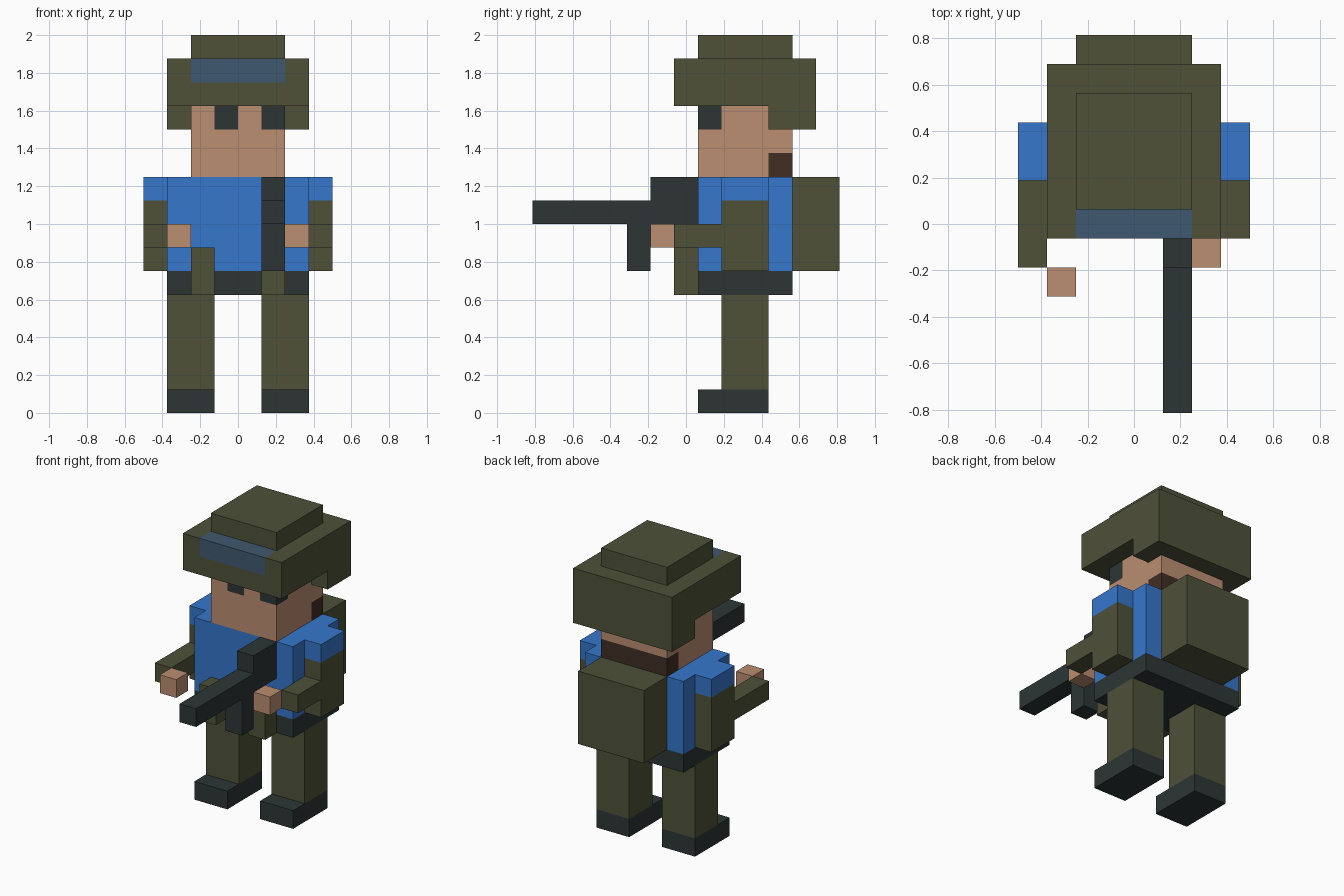
import bpy, bmesh
from mathutils import Vector

if "Cube" in bpy.data.objects:
    bpy.data.objects.remove(bpy.data.objects["Cube"])

U = 0.125            # one block
Y0 = -0.8125         # y of block row 0 (muzzle)


def material(name, rgb):
    m = bpy.data.materials.new(name)
    lin = [(c / 255 / 12.92) if c < 10.3 else ((c / 255 + 0.055) / 1.055) ** 2.4 for c in rgb]
    m.diffuse_color = (*lin, 1)
    m.use_nodes = True
    m.node_tree.nodes["Principled BSDF"].inputs["Base Color"].default_value = m.diffuse_color
    return m


OLIVE = material("olive cloth", (78, 81, 57))
BLUE = material("blue shirt", (54, 119, 204))
SKIN = material("skin", (187, 142, 113))
DARK = material("dark grey", (45, 53, 53))
HAIR = material("brown hair", (64, 46, 36))
VISOR = material("visor blue", (64, 89, 112))


def build(name, boxes, mats, cuts=(), rule=None):
    """Boxes given in block units (x0,x1, y0,y1, z0,z1); cuts are (axis, position)
    planes; rule picks a material index from a face centre in block units."""
    bm = bmesh.new()
    for x0, x1, y0, y1, z0, z1 in boxes:
        lo = Vector((x0 * U, Y0 + y0 * U, z0 * U))
        hi = Vector((x1 * U, Y0 + y1 * U, z1 * U))
        vs = bmesh.ops.create_cube(bm, size=1)["verts"]
        for v in vs:
            v.co = Vector([lo[i] if v.co[i] < 0 else hi[i] for i in range(3)])
    for axis, pos in cuts:
        co, no = Vector(), Vector()
        co[axis] = pos * U + (Y0 if axis == 1 else 0)
        no[axis] = 1
        geom = bm.verts[:] + bm.edges[:] + bm.faces[:]
        bmesh.ops.bisect_plane(bm, geom=geom, plane_co=co, plane_no=no)
    if rule:
        for f in bm.faces:
            c = f.calc_center_median()
            f.material_index = rule(c.x / U, (c.y - Y0) / U, c.z / U)
    me = bpy.data.meshes.new(name)
    bm.to_mesh(me)
    bm.free()
    for m in mats:
        me.materials.append(m)
    ob = bpy.data.objects.new(name, me)
    bpy.context.collection.objects.link(ob)
    return ob


def side_box(s, a, b, *rest):
    """Box between x = a and b, mirrored to the side s."""
    return (min(s * a, s * b), max(s * a, s * b), *rest)


# Paired parts: boots, legs, belt pouches, arms
for s, side in ((-1, "left"), (1, "right")):
    build(side + "_boot", [side_box(s, 1, 3, 7, 10, 0, 1)], [DARK])
    build(side + "_leg", [side_box(s, 1, 3, 8, 10, 1, 5)], [OLIVE])
    build(side + "_pouch", [side_box(s, 1, 2, 6, 7, 5, 7)], [OLIVE])
    # upper arm with a blue shoulder on top
    build(side + "_upper_arm", [side_box(s, 3, 4, 8, 10, 6, 10)], [OLIVE, BLUE],
          [(2, 9)], lambda x, y, z: int(z > 9))
    # one forearm reaches a block further than the other
    reach = 5 if s < 0 else 6
    build(side + "_forearm", [side_box(s, 3, 4, reach, 8, 7, 8)], [OLIVE])
    build(side + "_hand", [side_box(s, 2, 3, reach - 1, reach, 7, 8)], [SKIN])

# Body
build("belt", [(-3, 3, 7, 11, 5, 6)], [DARK])
build("torso", [(-3, 3, 7, 11, 6, 10)], [BLUE])
build("backpack", [(-2, 2, 11, 13, 6, 10)], [OLIVE])


# Head with eyes and hair as coloured cut faces
def head_rule(x, y, z):
    if z > 12 and y < 8 and (-1 < x < 0 or x > 1):
        return 1
    return 2 if z < 11 and y > 10 else 0


build("head", [(-2, 2, 7, 11, 10, 13)], [SKIN, DARK, HAIR],
      [(0, -1), (0, 0), (0, 1), (1, 8), (1, 10), (2, 11), (2, 12)], head_rule)

# Helmet shell with a visor inlaid along the front top edge
build("helmet", [(-3, 3, 6, 12, 13, 15)], [OLIVE, VISOR],
      [(0, -2), (0, 2), (1, 7), (2, 14)],
      lambda x, y, z: int(abs(x) < 2 and y < 7 and z > 14))
build("helmet_crown", [(-2, 2, 7, 11, 15, 16)], [OLIVE])
build("helmet_neck_guard", [(-3, 3, 11, 12, 12, 13), (-3, -2, 10, 11, 12, 13),
                            (2, 3, 10, 11, 12, 13)], [OLIVE])

# Rifle
build("rifle_receiver", [(1, 2, 5, 7, 8, 10)], [DARK])
build("rifle_barrel", [(1, 2, 0, 5, 8, 9)], [DARK])
build("rifle_magazine", [(1, 2, 4, 5, 6, 8)], [DARK])
